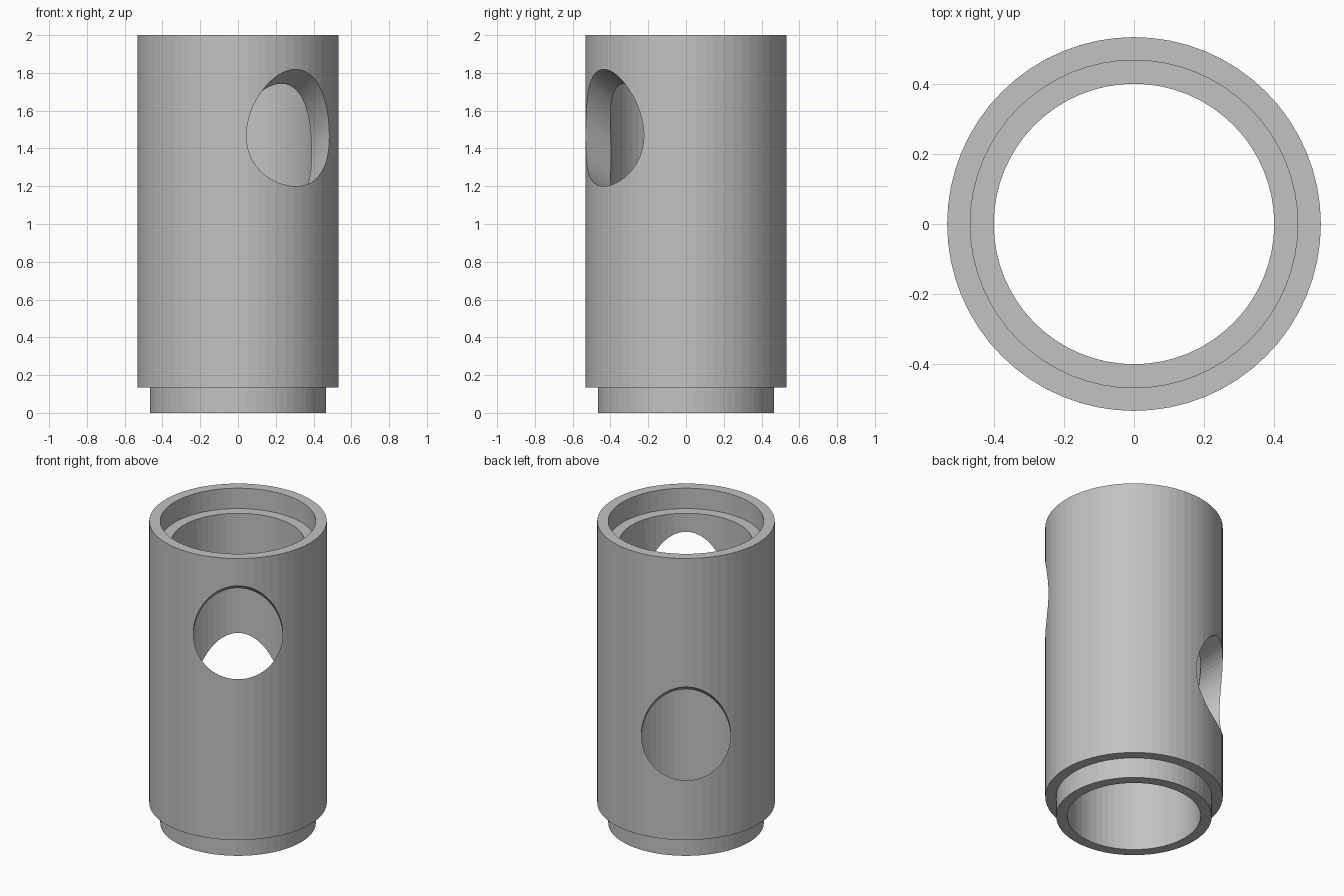
import bpy, bmesh
from math import radians, sin, cos, tan, pi
from mathutils import Vector

old = bpy.data.objects.get("Cube")
if old:
    bpy.data.objects.remove(old, do_unlink=True)

SEGMENTS = 64
OUTER, STEP, BORE = 0.533, 0.467, 0.40
HEIGHT, LIP = 2.0, 0.135
HOLE_RADIUS, TILT = 0.268, radians(30)

grey = bpy.data.materials.new("plain grey")
grey.use_nodes = True
colour = (0.54, 0.54, 0.54, 1)
grey.diffuse_color = colour
grey.node_tree.nodes["Principled BSDF"].inputs["Base Color"].default_value = colour


def lathe(name, profile):
    """Spin a closed profile of (radius, z) points around the z axis."""
    bm = bmesh.new()
    verts = [bm.verts.new((r, 0, z)) for r, z in profile]
    edges = [bm.edges.new((v, verts[i - 1])) for i, v in enumerate(verts)]
    bmesh.ops.spin(bm, geom=verts + edges, cent=(0, 0, 0), axis=(0, 0, 1),
                   angle=2 * pi, steps=SEGMENTS, use_merge=True)
    bmesh.ops.remove_doubles(bm, verts=bm.verts, dist=1e-5)
    bmesh.ops.recalc_face_normals(bm, faces=bm.faces)
    mesh = bpy.data.meshes.new(name)
    bm.to_mesh(mesh)
    bm.free()
    mesh.materials.append(grey)
    obj = bpy.data.objects.new(name, mesh)
    bpy.context.collection.objects.link(obj)
    return obj


def drill(target, azimuth, z):
    """Cut one slanted round port that rises outward through the wall."""
    out = Vector((cos(azimuth), sin(azimuth), 0))
    axis = out * cos(TILT) + Vector((0, 0, sin(TILT)))
    reach = 0.5
    centre = out * reach + Vector((0, 0, z - (OUTER - reach) * tan(TILT)))
    bpy.ops.mesh.primitive_cylinder_add(
        vertices=SEGMENTS, radius=HOLE_RADIUS, depth=0.92, location=centre,
        rotation=axis.to_track_quat('Z', 'Y').to_euler())
    cutter = bpy.context.object
    cutter.name = "port_cutter"
    cutter.hide_render = True
    cutter.data.materials.append(grey)
    cut = target.modifiers.new("port", 'BOOLEAN')
    cut.operation, cut.solver, cut.object = 'DIFFERENCE', 'EXACT', cutter
    bpy.context.view_layer.objects.active = target
    bpy.ops.object.modifier_apply(modifier=cut.name)
    bpy.data.objects.remove(cutter, do_unlink=True)


# Tube with a spigot at the bottom and a matching socket at the top
tube = lathe("tube_body", [
    (BORE, 0), (STEP, 0), (STEP, LIP), (OUTER, LIP), (OUTER, HEIGHT),
    (STEP, HEIGHT), (STEP, HEIGHT - LIP), (BORE, HEIGHT - LIP)])

# Upper port at the front, lower port on the opposite side
front = radians(-55)
drill(tube, front, 1.51)
drill(tube, front + pi, 0.84)
